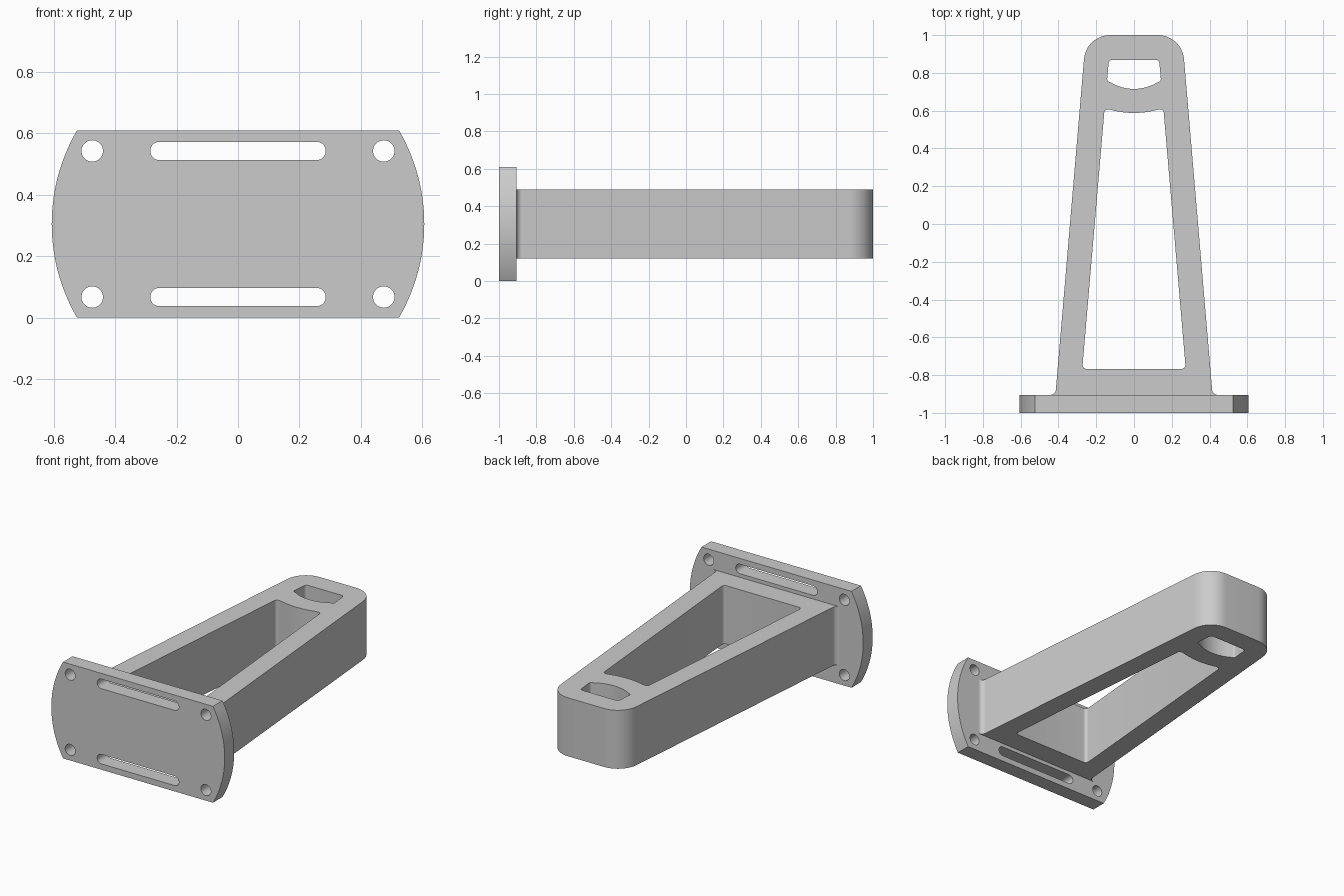
import bpy, bmesh, math
from mathutils import Vector

cube = bpy.data.objects.get("Cube")
if cube:
    bpy.data.objects.remove(cube, do_unlink=True)

grey = bpy.data.materials.new("light_grey")
grey.use_nodes = True
grey.diffuse_color = (0.6, 0.6, 0.6, 1)
grey.node_tree.nodes["Principled BSDF"].inputs["Base Color"].default_value = (0.6, 0.6, 0.6, 1)


def arc(cx, cy, r, start, end, steps):
    """Points on an arc, angles in radians."""
    angles = [start + (end - start) * i / steps for i in range(steps + 1)]
    return [(cx + r * math.cos(a), cy + r * math.sin(a)) for a in angles]


def circle(cx, cy, r):
    return arc(cx, cy, r, 0, math.tau, 32)[:-1]


def sag_curve(half, y_end, y_mid, steps=8):
    """Right half of a shallow downward arc, from its end towards the middle."""
    sag = y_end - y_mid
    r = (half * half + sag * sag) / (2 * sag)
    a = math.asin(half / r)
    return arc(0, y_mid + r, r, a - math.pi / 2, -math.pi / 2, steps)


def mirrored(half):
    """Close a right-hand half profile across x = 0."""
    return half + [(-p[0],) + tuple(p[1:]) for p in reversed(half) if abs(p[0]) > 1e-5]


def rounded(points, steps=8):
    """Round each corner (x, y, radius) of a closed profile."""
    out = []
    for i, p in enumerate(points):
        c = Vector(p[:2])
        r = p[2] if len(p) > 2 else 0
        if not r:
            out.append(tuple(c))
            continue
        u = (Vector(points[i - 1][:2]) - c).normalized()
        v = (Vector(points[(i + 1) % len(points)][:2]) - c).normalized()
        half = u.angle(v) / 2
        centre = c + (u + v).normalized() * (r / math.sin(half))
        a = c + u * (r / math.tan(half)) - centre
        b = c + v * (r / math.tan(half)) - centre
        turn = a.angle(b)
        for k in range(steps + 1):
            t = k / steps
            q = (a * math.sin((1 - t) * turn) + b * math.sin(t * turn)) / math.sin(turn)
            out.append(tuple(centre + q))
    return out


def prism(name, loops, place, push):
    """Fill an outline with holes and extrude it into a solid."""
    bm = bmesh.new()
    for loop in loops:
        verts = [bm.verts.new(place(*p)) for p in loop]
        for i, v in enumerate(verts):
            bm.edges.new((verts[i - 1], v))
    bmesh.ops.triangle_fill(bm, use_beauty=True, edges=bm.edges[:], normal=Vector(push).normalized())
    solid = bmesh.ops.extrude_face_region(bm, geom=bm.faces[:], use_keep_orig=True)
    moved = [g for g in solid["geom"] if isinstance(g, bmesh.types.BMVert)]
    bmesh.ops.translate(bm, verts=moved, vec=push)
    bmesh.ops.recalc_face_normals(bm, faces=bm.faces[:])
    mesh = bpy.data.meshes.new(name)
    bm.to_mesh(mesh)
    bm.free()
    mesh.materials.append(grey)
    obj = bpy.data.objects.new(name, mesh)
    bpy.context.collection.objects.link(obj)
    bpy.ops.object.select_all(action='DESELECT')
    obj.select_set(True)
    bpy.context.view_layer.objects.active = obj
    bpy.ops.object.shade_smooth_by_angle(angle=math.radians(30))
    return obj


# Mounting plate: a disc cut flat above and below, with bolt holes and slots
R, H, MID = 0.607, 0.305, 0.305
edge = math.asin(H / R)
plate = [mirrored(arc(0, MID, R, -edge, edge, 28))]
for z in (MID - 0.238, MID + 0.238):
    plate += [circle(x, z, 0.035) for x in (-0.475, 0.475)]
    plate.append(arc(0.256, z, 0.03, -math.pi / 2, math.pi / 2, 14)
                 + arc(-0.256, z, 0.03, math.pi / 2, math.pi * 1.5, 14))
prism("mounting_plate", plate, lambda x, z: (x, -1, z), (0, 0.095, 0))

# Tapered arm: filleted foot sunk slightly into the plate, rounded tip
outline = rounded(mirrored([(0.446, -0.92), (0.446, -0.905),
                            (0.416, -0.905, 0.03), (0.254, 1.0, 0.139)]), 12)

# Long tapered window with a shallow curved upper edge
window = rounded(mirrored([(0.274, -0.767, 0.02), (0.156, 0.607, 0.018)]
                          + sag_curve(0.125, 0.605, 0.588)))

# Small opening near the tip with a curved lower edge
tip_hole = rounded(mirrored([(0.133, 0.869, 0.02), (0.143, 0.757, 0.016)]
                            + sag_curve(0.12, 0.748, 0.715)))

prism("tapered_arm", [outline, window, tip_hole], lambda x, y: (x, y, 0.12), (0, 0, 0.37))
